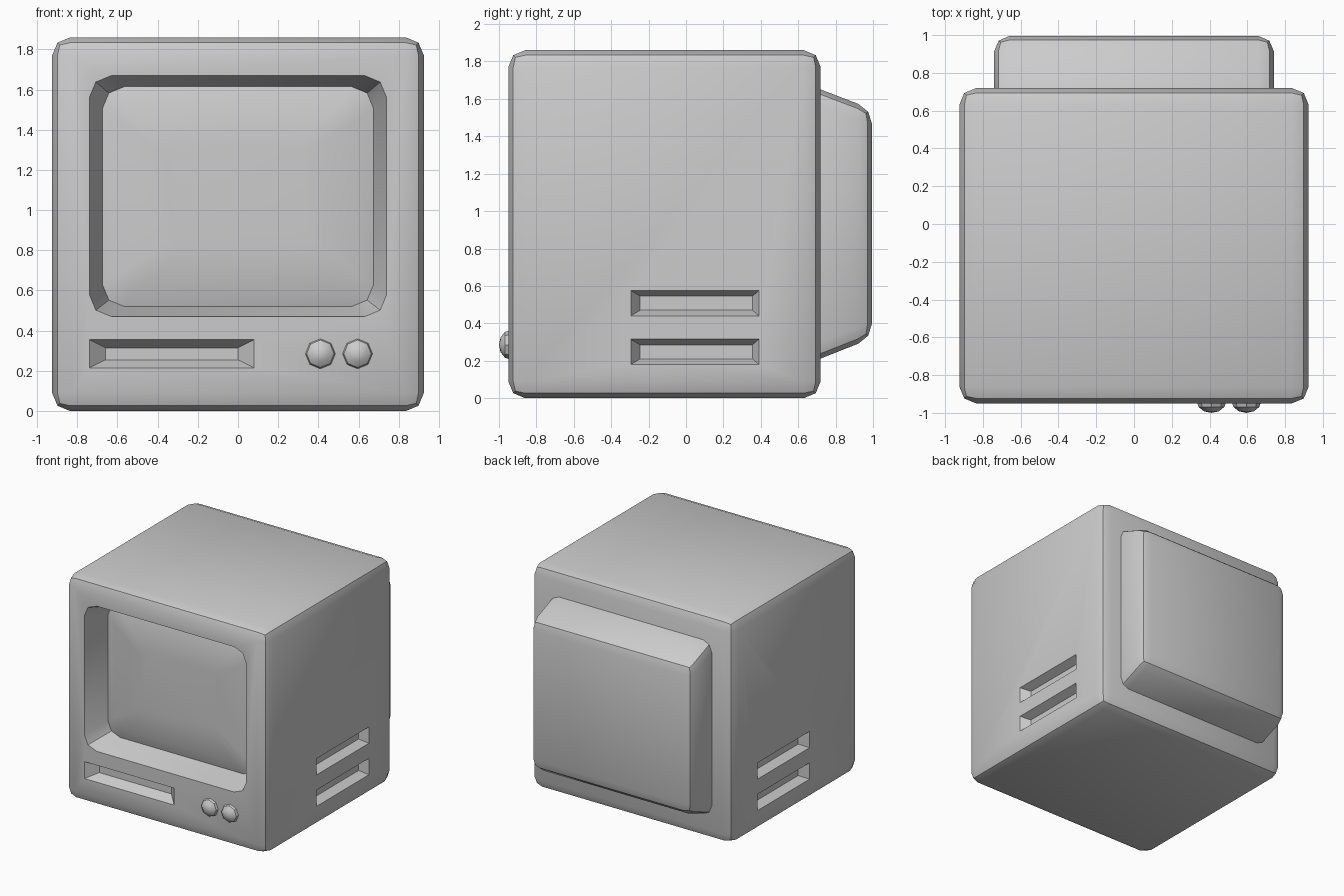
import bpy, bmesh, math

if "Cube" in bpy.data.objects:
    bpy.data.objects.remove(bpy.data.objects["Cube"])


def finish(bm, name):
    bmesh.ops.recalc_face_normals(bm, faces=bm.faces[:])
    me = bpy.data.meshes.new(name)
    bm.to_mesh(me)
    bm.free()
    ob = bpy.data.objects.new(name, me)
    bpy.context.collection.objects.link(ob)
    return ob


def activate(ob):
    bpy.ops.object.select_all(action='DESELECT')
    ob.select_set(True)
    bpy.context.view_layer.objects.active = ob


def smooth(ob):
    activate(ob)
    bpy.ops.object.shade_smooth_by_angle(angle=math.radians(30))


def rounded_rect(u0, u1, v0, v1, r):
    """Rectangle outline with two-segment rounded corners (sharp if r is 0)."""
    if r == 0:
        return [(u1, v1), (u0, v1), (u0, v0), (u1, v0)]
    pts = []
    corners = [(u1 - r, v1 - r), (u0 + r, v1 - r), (u0 + r, v0 + r), (u1 - r, v0 + r)]
    for k, (cu, cv) in enumerate(corners):
        for j in range(3):
            a = math.radians(90 * k + 45 * j)
            pts.append((cu + r * math.cos(a), cv + r * math.sin(a)))
    return pts


def loft(name, loops, place):
    """Closed solid through loops [(outline, depth)], placed by place(u, v, w)."""
    bm = bmesh.new()
    rings = [[bm.verts.new(place(u, v, w)) for u, v in o] for o, w in loops]
    n = len(rings[0])
    for a, b in zip(rings, rings[1:]):
        for i in range(n):
            j = (i + 1) % n
            bm.faces.new((a[i], a[j], b[j], b[i]))
    bm.faces.new(rings[0])
    bm.faces.new(rings[-1])
    return finish(bm, name)


def extruded(name, profile, half_width, bevel):
    """Side profile (y, z) extruded across x, all edges rounded."""
    bm = bmesh.new()
    a = [bm.verts.new((-half_width, y, z)) for y, z in profile]
    b = [bm.verts.new((half_width, y, z)) for y, z in profile]
    n = len(profile)
    bm.faces.new(a)
    bm.faces.new(b)
    for i in range(n):
        j = (i + 1) % n
        bm.faces.new((a[i], a[j], b[j], b[i]))
    bmesh.ops.recalc_face_normals(bm, faces=bm.faces[:])
    bmesh.ops.bevel(bm, geom=bm.edges[:], offset=bevel, segments=2, profile=0.5,
                    affect='EDGES')
    return finish(bm, name)


def recess(body, outer, inner, depth, radius, place):
    """Cut a tapering pocket into the body."""
    o, i = rounded_rect(*outer, radius), rounded_rect(*inner, radius)
    t = -0.25
    out = [(a + (c - a) * t, b + (d - b) * t) for (a, b), (c, d) in zip(o, i)]
    cutter = loft("cutter", [(out, depth * t), (i, depth)], place)
    cutter.hide_render = True
    activate(body)
    mod = body.modifiers.new("cut", 'BOOLEAN')
    mod.object = cutter
    mod.operation = 'DIFFERENCE'
    mod.solver = 'EXACT'
    bpy.ops.object.modifier_apply(modifier=mod.name)
    bpy.data.objects.remove(cutter)


def front(u, v, w):
    return (u, -0.95 + w, v)


# Main casing
casing = extruded("casing", [(-0.95, 0), (0.72, 0), (0.72, 1.86), (-0.95, 1.86)], 0.925, 0.09)

# Screen pocket and disk slot in the front
inner = (-0.675, 0.675, 0.52, 1.615)
recess(casing, (-0.74, 0.74, 0.47, 1.67), inner, 0.22, 0.11, front)
recess(casing, (-0.74, 0.08, 0.215, 0.355), (-0.66, 0.0, 0.255, 0.315), 0.08, 0, front)

# Two vents on each side
for s in (-1, 1):
    for z in (0.18, 0.44):
        recess(casing, (-0.295, 0.39, z, z + 0.135), (-0.245, 0.355, z + 0.03, z + 0.105),
               0.07, 0, lambda u, v, w: (s * (0.925 - w), u, v))
smooth(casing)

# Slightly domed screen glass
screen = loft("screen", [
    (rounded_rect(*inner, 0.11), 0.24),
    (rounded_rect(*inner, 0.11), 0.215),
    (rounded_rect(-0.59, 0.59, 0.605, 1.53, 0.08), 0.185),
    (rounded_rect(-0.35, 0.35, 0.80, 1.33, 0.06), 0.17)], front)
smooth(screen)

# Tapered rear housing
smooth(extruded("rear_housing", [(0.55, 0.145), (0.995, 0.32), (0.995, 1.545), (0.55, 1.715)],
                0.74, 0.08))

# Two control knobs
for k, x in enumerate((0.41, 0.595)):
    bm = bmesh.new()
    bmesh.ops.create_uvsphere(bm, u_segments=8, v_segments=6, radius=1)
    for v in bm.verts:
        a, b, c = v.co
        v.co = (x + 0.079 * a, -0.937 - 0.063 * c, 0.285 + 0.079 * b)
    smooth(finish(bm, f"knob_{k + 1}"))
